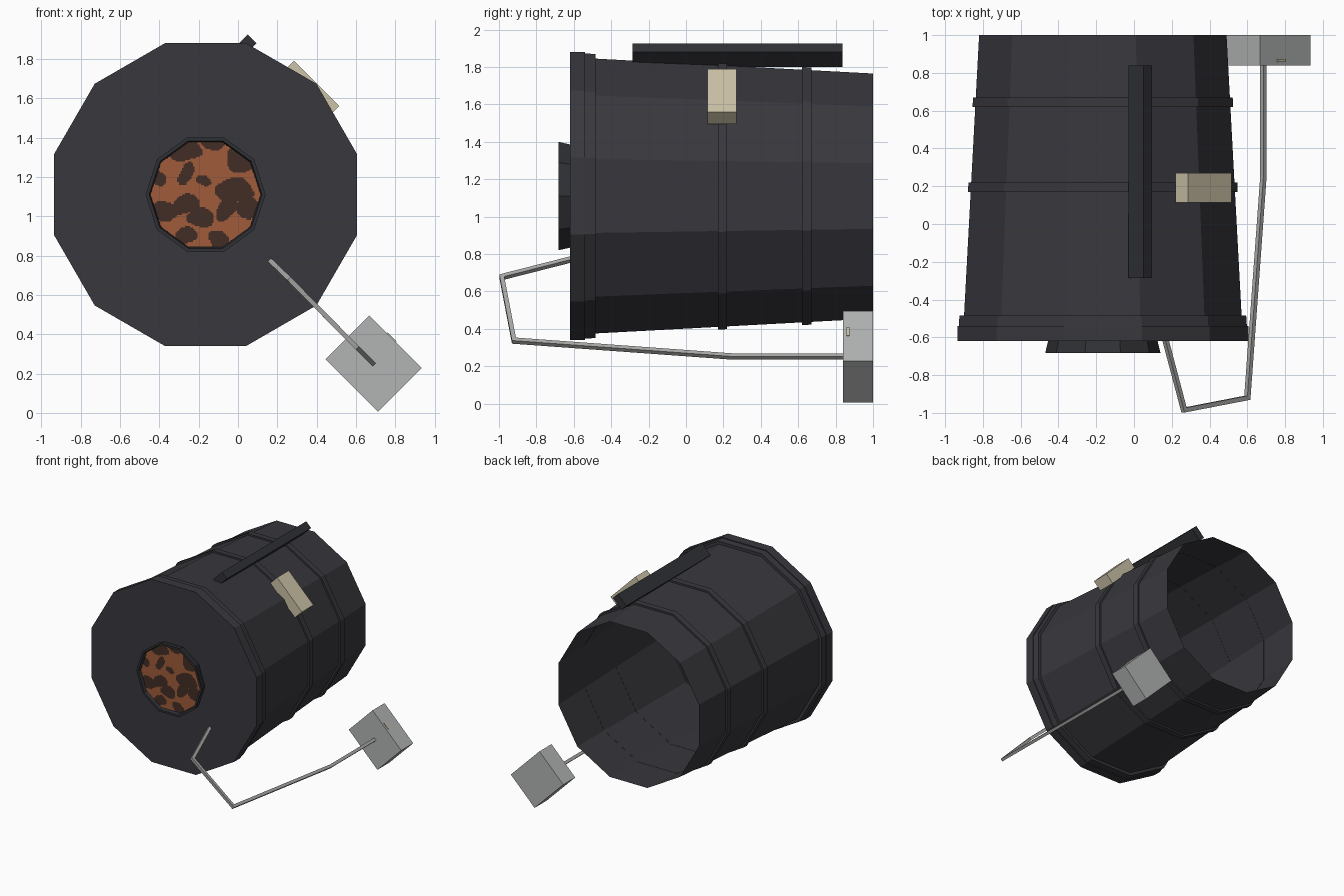
import bpy, bmesh, math
from mathutils import Vector, Matrix

if "Cube" in bpy.data.objects:
    bpy.data.objects.remove(bpy.data.objects["Cube"])

CX, CZ = -0.165, 1.11          # barrel axis, runs along y
C12 = math.cos(math.pi / 12)   # apothem / radius of a 12-gon


def mat(name, rgb):
    m = bpy.data.materials.new(name)
    m.diffuse_color = (*rgb, 1)
    m.use_nodes = True
    m.node_tree.nodes["Principled BSDF"].inputs["Base Color"].default_value = m.diffuse_color
    return m


CHAR = mat("charcoal", (0.040, 0.039, 0.047))
DARK = mat("dark_steel", (0.030, 0.031, 0.036))
GREY = mat("light_grey", (0.44, 0.46, 0.45))
ROD = mat("rod_grey", (0.40, 0.40, 0.39))
BEIGE = mat("beige", (0.60, 0.54, 0.39))
RUST = mat("rust_orange", (0.35, 0.105, 0.042))
BROWN = mat("burnt_brown", (0.055, 0.026, 0.019))


def finish(name, bm, *mats, normals=True):
    if normals:
        bmesh.ops.recalc_face_normals(bm, faces=bm.faces[:])
    me = bpy.data.meshes.new(name)
    bm.to_mesh(me)
    bm.free()
    for m in mats:
        me.materials.append(m)
    ob = bpy.data.objects.new(name, me)
    bpy.context.collection.objects.link(ob)
    return ob


def lathe(name, profile, material, sides=12, phase=math.pi / 12, cap=False):
    """Sweep (y, radius) points around the barrel axis; cap closes the first ring."""
    bm = bmesh.new()
    rings = []
    for y, r in profile:
        rings.append([bm.verts.new((CX + r * math.cos(phase + 2 * math.pi * i / sides), y,
                                    CZ + r * math.sin(phase + 2 * math.pi * i / sides)))
                      for i in range(sides)])
    for a, b in zip(rings, rings[1:]):
        for i in range(sides):
            j = (i + 1) % sides
            bm.faces.new((a[i], a[j], b[j], b[i]))
    if cap:
        bm.faces.new(rings[0])
    return finish(name, bm, material)


def tilted_box(name, x, z, across, up, y0, y1, material):
    """Box turned 45 degrees about y; 'across' runs down to the right."""
    bm = bmesh.new()
    bmesh.ops.create_cube(bm, size=1)
    bm.transform(Matrix.Translation((x, (y0 + y1) / 2, z))
                 @ Matrix.Rotation(math.pi / 4, 4, 'Y')
                 @ Matrix.Diagonal((across, y1 - y0, up, 1)))
    return finish(name, bm, material)


def body_r(y):
    return (0.735 - 0.0537 * (y + 0.49)) / C12


# Barrel shell, open at the back, closed by the front cap
lathe("barrel", [(-0.60, body_r(-0.60)), (1.0, body_r(1.0))], CHAR)
lathe("front_cap", [(-0.62, 0.77 / C12), (-0.54, 0.77 / C12), (-0.54, 0.72 / C12)], CHAR, cap=True)
lathe("front_hoop", [(-0.56, 0.73 / C12), (-0.56, 0.764 / C12), (-0.485, 0.759 / C12),
                     (-0.485, 0.735 / C12)], CHAR)

# Hoops around the barrel
for n, y in enumerate((0.195, 0.645)):
    r = body_r(y)
    lathe(f"hoop_{n + 1}", [(y - 0.025, r), (y - 0.025, r + 0.016),
                            (y + 0.025, r + 0.014), (y + 0.025, r - 0.001)], CHAR)

# Flared ring on the front and its mottled disc
lathe("front_ring", [(-0.62, 0.29), (-0.683, 0.305), (-0.683, 0.287), (-0.655, 0.28)],
      DARK, sides=10, phase=0)
lathe("disc_back", [(-0.655, 0.283), (-0.65, 0.283)], BROWN, sides=10, phase=0, cap=True)

# Dark patches as ellipses: x, z offset, half sizes
PATCHES = [(-.10, .22, .09, .05), (.17, .17, .07, .07), (.0, .07, .04, .025),
           (-.21, -.08, .07, .05), (-.11, -.05, .07, .05), (.15, .02, .10, .06),
           (.21, -.07, .06, .06), (.10, -.07, .05, .06), (-.02, -.12, .07, .05),
           (.06, -.22, .05, .05), (-.10, -.21, .06, .04), (-.23, .08, .04, .035),
           (-.10, .10, .035, .06), (.05, .26, .06, .025)]


def is_dark(x, z):
    x += 0.012 * math.sin(31 * z)
    z += 0.012 * math.sin(27 * x)
    return any(((x - a) / w) ** 2 + ((z - b) / h) ** 2 < 1 for a, b, w, h in PATCHES)


bm = bmesh.new()
bmesh.ops.create_grid(bm, x_segments=72, y_segments=72, size=0.288)
apothem = 0.281 * math.cos(math.pi / 10)
outside = []
for f in bm.faces:
    c = f.calc_center_median()
    step = math.pi / 5
    a = math.atan2(c.y, c.x) % step - step / 2
    if c.length * math.cos(a) > apothem:
        outside.append(f)
    f.material_index = 1 if is_dark(c.x, c.y) else 0
bmesh.ops.delete(bm, geom=outside, context='FACES')
bm.transform(Matrix.Translation((CX, -0.658, CZ)) @ Matrix.Rotation(math.pi / 2, 4, 'X'))
finish("mottled_disc", bm, RUST, BROWN, normals=False)

# Top rail, side block, and lower box with its small catch
tilted_box("top_rail", 0.0325, 1.8625, 0.064, 0.113, -0.285, 0.838, DARK)
tilted_box("side_block", 0.3675, 1.6425, 0.325, 0.092, 0.115, 0.27, BEIGE)
tilted_box("lower_box", 0.69, 0.25, 0.378, 0.314, 0.84, 1.0, GREY)
tilted_box("box_catch", 0.777, 0.38, 0.062, 0.02, 0.857, 0.873, BEIGE)

# Bent rod from the front cap to the lower box
PATH = [Vector(p) for p in ((0.163, -0.60, 0.775), (0.265, -0.985, 0.677), (0.60, -0.92, 0.337),
                            (0.685, 0.25, 0.252), (0.685, 0.86, 0.252))]
side = Vector((1, 0, 1)).normalized()      # perpendicular to the plane of the bends
bm = bmesh.new()
rings = []
for i, p in enumerate(PATH):
    d0 = (p - PATH[max(i - 1, 0)]).normalized()
    d1 = (PATH[min(i + 1, len(PATH) - 1)] - p).normalized()
    t = (d0 + d1).normalized()
    n = t.cross(side).normalized()
    k = 0.012 / max(0.5, t.dot(d1 if d1.length else d0))
    rings.append([bm.verts.new(p + side * a * 0.012 + n * b * k)
                  for a, b in ((-1, -1), (1, -1), (1, 1), (-1, 1))])
for a, b in zip(rings, rings[1:]):
    for i in range(4):
        j = (i + 1) % 4
        bm.faces.new((a[i], a[j], b[j], b[i]))
bm.faces.new(rings[0])
bm.faces.new(rings[-1])
finish("bent_rod", bm, ROD)
